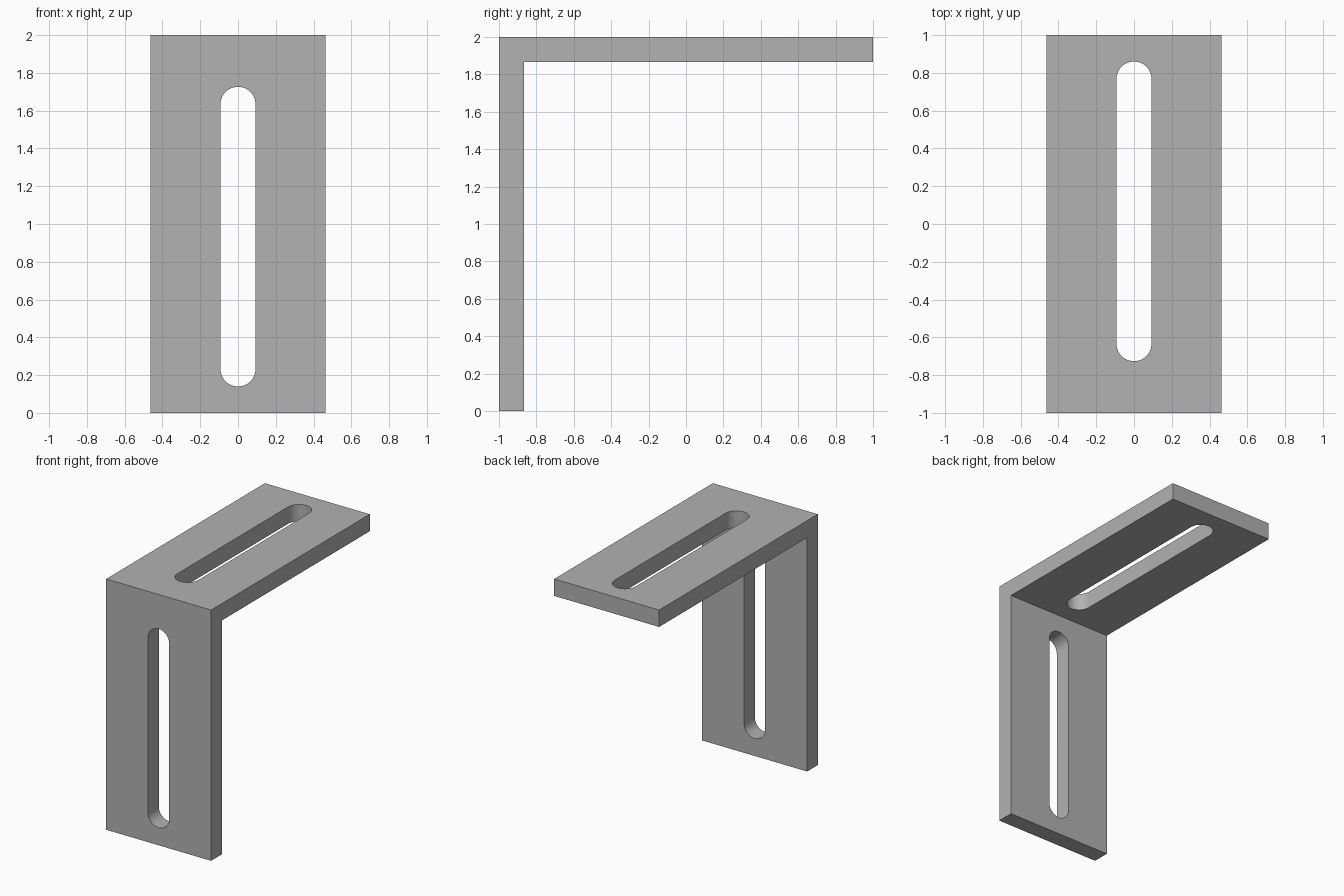
import bpy
import bmesh
import math
from mathutils import Matrix, Vector

cube = bpy.data.objects.get("Cube")
if cube:
    bpy.data.objects.remove(cube, do_unlink=True)

HALF_WIDTH = 0.463
THICK = 0.135
SLOT_R = 0.093
SLOT_NEAR, SLOT_FAR = 0.14, 1.726   # slot ends, measured from each free edge
ARC_STEPS = 24

steel = bpy.data.materials.new("plain_grey")
steel.use_nodes = True
grey = (0.445, 0.445, 0.445, 1)
steel.diffuse_color = grey
steel.node_tree.nodes["Principled BSDF"].inputs["Base Color"].default_value = grey


def extrude_outline(name, points, direction):
    """Closed solid made by sweeping a flat outline along a direction."""
    bm = bmesh.new()
    face = bm.faces.new([bm.verts.new(p) for p in points])
    swept = bmesh.ops.extrude_face_region(bm, geom=[face], use_keep_orig=True)
    verts = [v for v in swept["geom"] if isinstance(v, bmesh.types.BMVert)]
    bmesh.ops.translate(bm, verts=verts, vec=direction)
    bmesh.ops.recalc_face_normals(bm, faces=bm.faces)
    mesh = bpy.data.meshes.new(name)
    bm.to_mesh(mesh)
    bm.free()
    mesh.materials.append(steel)
    obj = bpy.data.objects.new(name, mesh)
    bpy.context.collection.objects.link(obj)
    return obj


def slot_outline():
    """Rounded slot in the x-y plane, y measured from the free edge."""
    points = []
    for centre, start in ((SLOT_FAR - SLOT_R, 0), (SLOT_NEAR + SLOT_R, math.pi)):
        for i in range(ARC_STEPS + 1):
            a = start + math.pi * i / ARC_STEPS
            points.append(Vector((SLOT_R * math.cos(a), centre + SLOT_R * math.sin(a), 0)))
    return points


# L-shaped bracket body
inner_y, inner_z = -1 + THICK, 2 - THICK
profile = [(-1, 0), (inner_y, 0), (inner_y, inner_z), (1, inner_z), (1, 2), (-1, 2)]
bracket = extrude_outline("angle_bracket", [(-HALF_WIDTH, y, z) for y, z in profile],
                          (2 * HALF_WIDTH, 0, 0))

# Slot cutters: one through the upright leg, one through the top leg
upright = Matrix.Translation((0, -1.1, 0)) @ Matrix.Rotation(math.pi / 2, 4, "X")
top = Matrix.Translation((0, 1, 1.75)) @ Matrix.Scale(-1, 4, (0, 1, 0))
cutters = [
    extrude_outline("upright_slot_cutter", [upright @ p for p in slot_outline()], (0, 0.35, 0)),
    extrude_outline("top_slot_cutter", [top @ p for p in slot_outline()], (0, 0, 0.35)),
]

bpy.context.view_layer.objects.active = bracket
for cutter in cutters:
    cutter.hide_render = True
    cut = bracket.modifiers.new("slot", "BOOLEAN")
    cut.operation = "DIFFERENCE"
    cut.solver = "EXACT"
    cut.object = cutter
    bpy.ops.object.modifier_apply(modifier=cut.name)
    bpy.data.objects.remove(cutter, do_unlink=True)

# Smooth slot ends, crisp outer edges
bpy.ops.object.select_all(action="DESELECT")
bracket.select_set(True)
bpy.ops.object.shade_smooth_by_angle(angle=math.radians(30))
